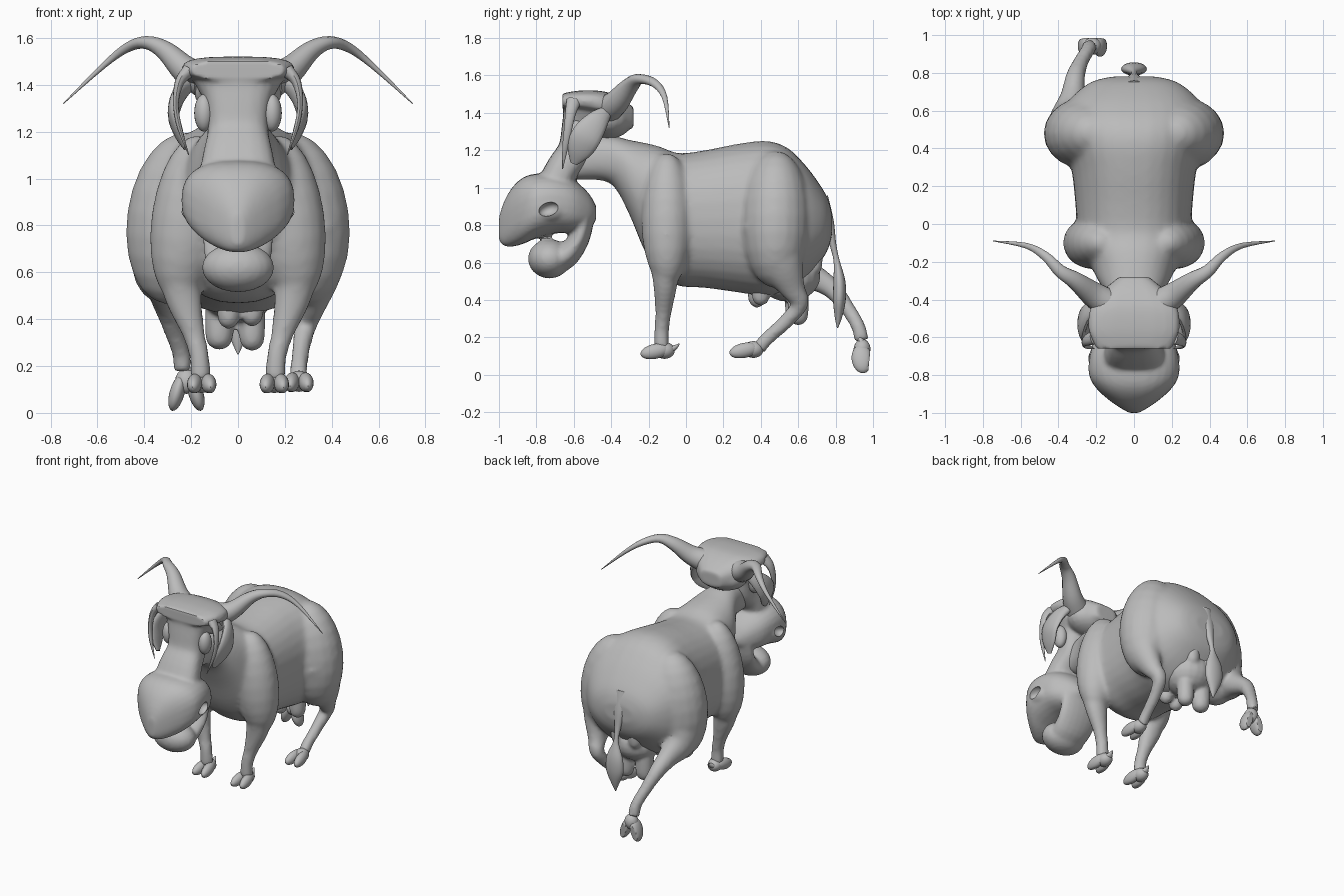
import bpy, bmesh, math
from mathutils import Vector, Matrix, Euler

cube = bpy.data.objects.get("Cube")
if cube:
    bpy.data.objects.remove(cube, do_unlink=True)

grey = bpy.data.materials.new("plain_grey")
grey.use_nodes = True
grey.diffuse_color = (0.5, 0.5, 0.5, 1)
grey.node_tree.nodes["Principled BSDF"].inputs["Base Color"].default_value = (0.5, 0.5, 0.5, 1)
X, Y = Vector((1, 0, 0)), Vector((0, 1, 0))
parts = []


def spline(rows, steps):
    """Catmull-Rom interpolation of position and radii together."""
    out = []
    for i in range(len(rows) - 1):
        a, b, c, d = (Vector(rows[min(max(i + k, 0), len(rows) - 1)]) for k in (-1, 0, 1, 2))
        for s in range(steps):
            t = s / steps
            out.append(b + (c - a) * (t / 2) + (2 * a - 5 * b + 4 * c - d) * (t * t / 2)
                       + (3 * b - a - 3 * c + d) * (t ** 3 / 2))
    return out + [Vector(rows[-1])]


def loft(bm, rows, ref=X, power=2.0, sides=20, axis=None):
    """Sweep an ellipse through rows of (x, y, z, radius along ref, other radius).
    With an axis, every ring stays square to it."""
    pts = spline(rows, 4)
    rings = []
    for i, p in enumerate(pts):
        t = axis or Vector(pts[min(i + 1, len(pts) - 1)][:3]) - Vector(pts[max(i - 1, 0)][:3])
        t = t.normalized()
        u = (ref - t * ref.dot(t)).normalized()
        v = t.cross(u)
        ring = []
        for k in range(sides):
            a = math.tau * k / sides
            c, s = math.cos(a), math.sin(a)
            cu = math.copysign(abs(c) ** (2 / power), c) * max(p[3], 0.002)
            sv = math.copysign(abs(s) ** (2 / power), s) * max(p[4], 0.002)
            ring.append(bm.verts.new(Vector(p[:3]) + u * cu + v * sv))
        rings.append(ring)
    faces = []
    for r, q in zip(rings, rings[1:]):
        for k in range(sides):
            n = (k + 1) % sides
            faces.append(bm.faces.new((r[k], r[n], q[n], q[k])))
    faces += [bm.faces.new(rings[0][::-1]), bm.faces.new(rings[-1])]
    bmesh.ops.recalc_face_normals(bm, faces=faces)


def upright(bm, profile, **kw):
    """Loft along y from rows of (y, top, bottom, half width)."""
    loft(bm, [(0, y, (t + b) / 2, w, (t - b) / 2) for y, t, b, w in profile], axis=Y, **kw)


def ball(bm, loc, radii, rot=(0, 0, 0)):
    turn = Euler([math.radians(r) for r in rot]).to_matrix().to_4x4()
    bmesh.ops.create_uvsphere(bm, u_segments=20, v_segments=12, radius=1, matrix=
                              Matrix.Translation(loc) @ turn @ Matrix.Diagonal((*radii, 1)))


def finish(bm, name, voxel=0, smooth=5, cutter=None):
    """Turn the bmesh into an object, optionally fused into one skin and cut."""
    me = bpy.data.meshes.new(name)
    bm.to_mesh(me)
    bm.free()
    ob = bpy.data.objects.new(name, me)
    bpy.context.collection.objects.link(ob)
    me.materials.append(grey)
    bpy.context.view_layer.objects.active = ob
    if voxel:
        m = ob.modifiers.new("fuse", 'REMESH')
        m.mode, m.voxel_size = 'VOXEL', voxel
        m = ob.modifiers.new("soften", 'SMOOTH')
        m.factor, m.iterations = 0.5, smooth
        if cutter:
            m = ob.modifiers.new("cut", 'BOOLEAN')
            m.operation, m.object = 'DIFFERENCE', cutter
        for m in list(ob.modifiers):
            bpy.ops.object.modifier_apply(modifier=m.name)
    parts.append(ob)
    return ob


# Torso and neck, with shoulders, haunches and legs fused in
bm = bmesh.new()
upright(bm, [(-.6, 1.25, 1.04, .09), (-.46, 1.28, 1.04, .11), (-.38, 1.275, 1.0, .14),
             (-.3, 1.255, .85, .19), (-.22, 1.24, .66, .23), (-.14, 1.22, .54, .27),
             (-.04, 1.185, .475, .3), (.1, 1.2, .465, .31), (.28, 1.235, .44, .33),
             (.43, 1.25, .42, .37), (.54, 1.215, .44, .38), (.63, 1.13, .5, .36),
             (.7, 1.04, .58, .3), (.755, .95, .66, .22), (.78, .87, .74, .12)],
        power=2.3, sides=32)
for s in (1, -1):
    ball(bm, (s * .26, .48, .83), (.215, .19, .37), (0, -s * 8, 0))
    ball(bm, (s * .215, -.1, .83), (.155, .14, .36), (0, -s * 8, 0))
    loft(bm, [(s * .25, -.1, .9, .1, .11), (s * .265, -.11, .7, .09, .1),
              (s * .235, -.11, .5, .08, .068), (s * .19, -.12, .34, .049, .045),
              (s * .165, -.13, .24, .043, .04), (s * .16, -.13, .14, .045, .041)])
# Planted left hind leg
loft(bm, [(.3, .46, .8, .16, .17), (.34, .5, .62, .11, .13), (.315, .57, .46, .062, .07),
          (.29, .61, .38, .05, .047), (.27, .53, .28, .04, .04),
          (.26, .43, .19, .038, .038), (.26, .39, .14, .042, .038)])
# Right hind leg kicked backwards
loft(bm, [(-.3, .47, .8, .16, .17), (-.345, .54, .62, .11, .13), (-.325, .67, .53, .068, .075),
          (-.31, .78, .46, .052, .054), (-.28, .86, .36, .041, .041),
          (-.245, .92, .26, .039, .039), (-.235, .94, .18, .042, .04)])
finish(bm, "body_and_legs", voxel=.015, smooth=9)


# Cloven feet with flat soles and a dewclaw
def foot(name, loc, tilt=0, splay=6, depth=.04):
    bm = bmesh.new()
    for s in (1, -1):
        ball(bm, (s * (.024 + splay * .001), -.04, 0), (.032, .08, depth), (12, 0, s * splay))
    ball(bm, (0, .01, .005), (.048, .055, .045))
    loft(bm, [(0, .02, .01, .035, .028), (0, .055, .015, .025, .018), (0, .09, .04, .003, .003)])
    for v in bm.verts:
        v.co.z = max(v.co.z, -.04)
    bm.transform(Matrix.Translation(loc) @ Matrix.Rotation(math.radians(tilt), 4, 'X'))
    finish(bm, name)


foot("front_left_foot", (.155, -.125, .125))
foot("front_right_foot", (-.155, -.125, .125))
foot("hind_left_foot", (.26, .35, .13))
foot("hind_right_foot", (-.22, .945, .125), tilt=84, splay=16, depth=.055)

# Udder and teats
bm = bmesh.new()
ball(bm, (0, .55, .53), (.17, .17, .14))
for x, y, z, r in ((.06, .6, .265, .055), (-.08, .59, .27, .06), (.06, .4, .37, .05),
                   (-.04, .38, .36, .05), (.07, .68, .53, .05), (-.07, .68, .53, .05)):
    loft(bm, [(x, y, z + .2, r, r), (x, y, z + .07, r, r),
              (x, y, z + .02, r * .75, r * .75), (x, y, z, r * .2, r * .2)])
finish(bm, "udder", voxel=.012, smooth=3)

# Tail with leaf-shaped tuft
bm = bmesh.new()
loft(bm, [(0, .73, .95, .05, .03), (0, .765, .82, .04, .025), (0, .785, .7, .022, .018),
          (0, .805, .61, .018, .016), (0, .82, .5, .06, .032), (0, .82, .4, .066, .034),
          (0, .815, .31, .03, .02), (0, .81, .25, .003, .003)])
finish(bm, "tail")

# Nostril hollows, used only for cutting
bm = bmesh.new()
for s in (1, -1):
    ball(bm, (s * .245, -.735, .885), (.05, .055, .036), (20, 0, 0))
nostrils = finish(bm, "nostril_cutter")
nostrils.hide_render = True

# Head: muzzle, face, brow, skull and jaw fused
bm = bmesh.new()
upright(bm, [(-.48, .9, .83, .08), (-.52, .97, .78, .14), (-.6, 1.04, .76, .205),
             (-.7, 1.075, .755, .235), (-.8, 1.075, .73, .238), (-.87, 1.055, .7, .2),
             (-.93, 1.0, .685, .135), (-.975, .92, .69, .07), (-1.0, .84, .72, .025)],
        power=2.5, sides=28)
face = [(-.73, .95, .18, .1), (-.66, 1.1, .15, .09), (-.59, 1.2, .13, .095),
        (-.57, 1.32, .14, .095), (-.54, 1.42, .19, .12), (-.54, 1.49, .2, .12)]
loft(bm, [(0, *r) for r in face], power=2.6)
upright(bm, [(-.66, 1.505, 1.42, .2), (-.56, 1.52, 1.41, .24), (-.44, 1.515, 1.38, .23),
             (-.35, 1.48, 1.31, .16), (-.28, 1.43, 1.32, .08)], power=3)
ball(bm, (0, -.42, 1.37), (.19, .14, .11))
ball(bm, (0, -.73, .62), (.155, .115, .105))
jaw = [(-.72, .61, .135, .085), (-.64, .64, .14, .07), (-.57, .73, .15, .055), (-.54, .86, .15, .055)]
loft(bm, [(0, *r) for r in jaw])
for s in (1, -1):
    ball(bm, (s * .19, -.735, .88), (.058, .09, .065))
finish(bm, "head", voxel=.012, smooth=4, cutter=nostrils)
parts.remove(nostrils)
bpy.data.objects.remove(nostrils, do_unlink=True)

# Paired horns, ears, hair locks and eyes
for s, side in ((1, "left"), (-1, "right")):
    bm = bmesh.new()
    loft(bm, [(s * .14, -.42, 1.42, .08, .08), (s * .22, -.37, 1.46, .068, .062),
              (s * .31, -.3, 1.545, .048, .042), (s * .39, -.25, 1.58, .034, .028),
              (s * .47, -.17, 1.56, .025, .021), (s * .57, -.115, 1.485, .015, .013),
              (s * .745, -.09, 1.32, .002, .002)], ref=Y, sides=14)
    finish(bm, side + "_horn")

    bm = bmesh.new()
    loft(bm, [(s * .2, -.42, 1.41, .025, .03), (s * .25, -.47, 1.36, .028, .06),
              (s * .275, -.53, 1.28, .025, .08), (s * .255, -.57, 1.2, .02, .068),
              (s * .225, -.6, 1.13, .008, .02)], sides=16)
    finish(bm, side + "_ear")

    bm = bmesh.new()
    loft(bm, [(s * .21, -.6, 1.46, .03, .04), (s * .25, -.615, 1.41, .02, .03),
              (s * .265, -.63, 1.32, .012, .022), (s * .25, -.645, 1.22, .01, .016),
              (s * .21, -.66, 1.1, .002, .002)], sides=12)
    finish(bm, side + "_hair_lock")

    bm = bmesh.new()
    ball(bm, (s * .145, -.585, 1.28), (.042, .05, .08))
    finish(bm, side + "_eye")

# Smooth shading everywhere, keeping sharp creases
bpy.ops.object.select_all(action='DESELECT')
for ob in parts:
    ob.select_set(True)
bpy.context.view_layer.objects.active = parts[0]
bpy.ops.object.shade_smooth_by_angle(angle=math.radians(40))
